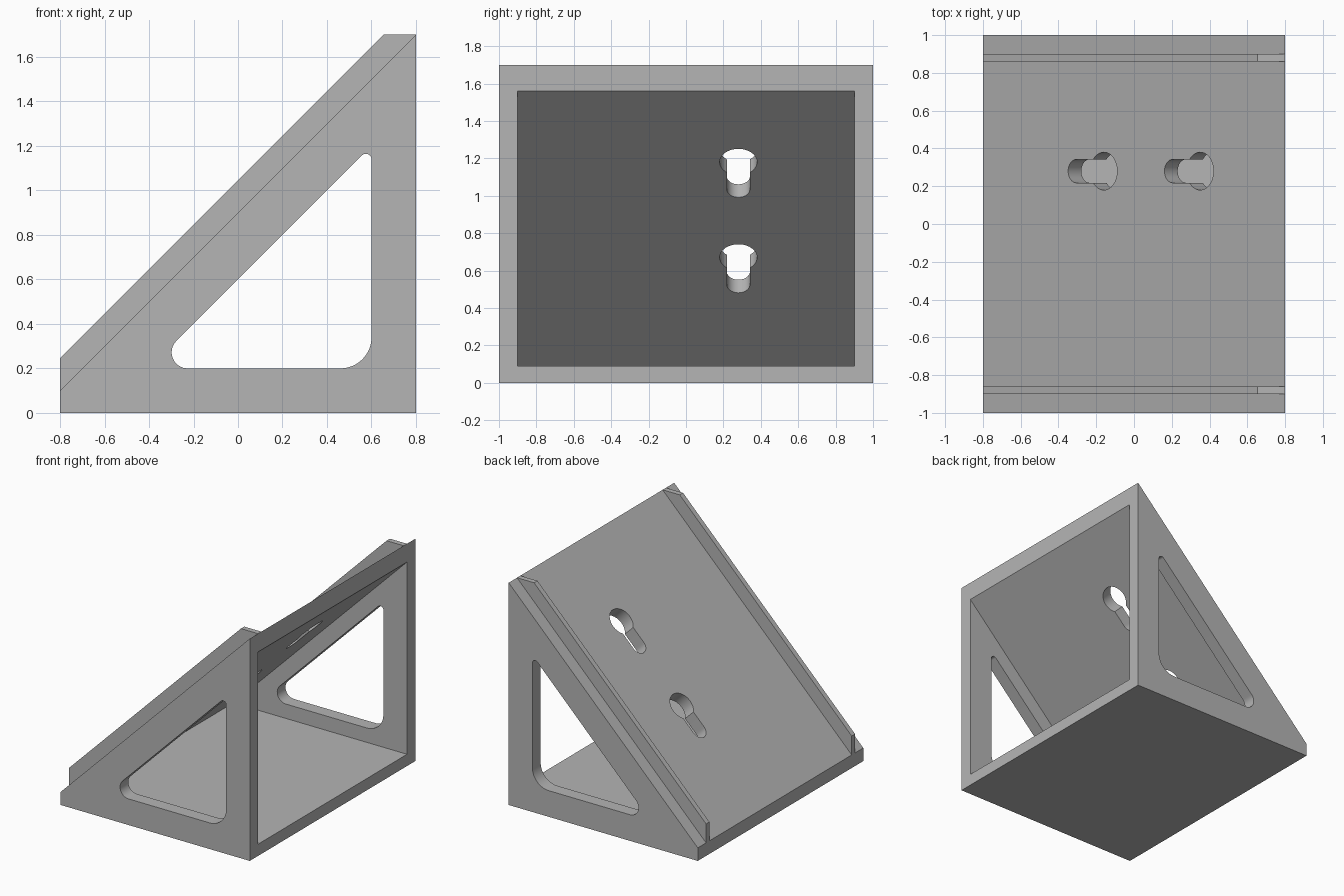
import bpy
import bmesh
from math import sin, cos, tan, atan2, pi, radians
from mathutils import Vector, Matrix

cube = bpy.data.objects.get("Cube")
if cube:
    bpy.data.objects.remove(cube, do_unlink=True)

grey = bpy.data.materials.new("plain grey")
grey.use_nodes = True
COLOUR = (0.46, 0.46, 0.46, 1)
grey.diffuse_color = COLOUR
grey.node_tree.nodes["Principled BSDF"].inputs["Base Color"].default_value = COLOUR


def prism(name, outline, start, depth, frame):
    """Extrude a 2D outline; frame maps (u, v, depth) to world space."""
    bm = bmesh.new()
    face = bm.faces.new([bm.verts.new(frame @ Vector((u, v, start))) for u, v in outline])
    extruded = bmesh.ops.extrude_face_region(bm, geom=[face])["geom"]
    move = frame.to_3x3() @ Vector((0, 0, depth))
    bmesh.ops.translate(bm, vec=move, verts=[g for g in extruded if isinstance(g, bmesh.types.BMVert)])
    bmesh.ops.recalc_face_normals(bm, faces=bm.faces)
    mesh = bpy.data.meshes.new(name)
    bm.to_mesh(mesh)
    bm.free()
    mesh.materials.append(grey)
    obj = bpy.data.objects.new(name, mesh)
    bpy.context.collection.objects.link(obj)
    return obj


def arc(centre, radius, a0, a1, steps):
    angles = [a0 + (a1 - a0) * i / steps for i in range(steps + 1)]
    return [(centre[0] + radius * cos(a), centre[1] + radius * sin(a)) for a in angles]


def rounded(corners, steps=16):
    """Round the corners (u, v, radius) of a counter-clockwise polygon."""
    points = []
    for i, (u, v, r) in enumerate(corners):
        p = Vector((u, v))
        back = (Vector(corners[i - 1][:2]) - p).normalized()
        ahead = (Vector(corners[(i + 1) % len(corners)][:2]) - p).normalized()
        half = back.angle(ahead) / 2
        centre = p + (back + ahead).normalized() * r / sin(half)
        tangent = p + back * r / tan(half) - centre
        a0 = atan2(tangent.y, tangent.x)
        points += arc(centre, r, a0, a0 + pi - 2 * half, steps)
    return points


def cut(target, cutter):
    mod = target.modifiers.new("cut", "BOOLEAN")
    mod.operation = "DIFFERENCE"
    mod.solver = "EXACT"
    mod.object = cutter
    cutter.hide_render = True
    bpy.context.view_layer.update()
    graph = bpy.context.evaluated_depsgraph_get()
    result = bpy.data.meshes.new_from_object(target.evaluated_get(graph))
    target.modifiers.clear()
    target.data = result
    bpy.data.objects.remove(cutter, do_unlink=True)


# Profiles lie in the xz plane and extrude along y
side = Matrix(((1, 0, 0, 0), (0, 0, 1, 0), (0, 1, 0, 0), (0, 0, 0, 1)))

# Wedge body, hollowed out from its tall open end
shell = prism("wedge_shell", [(-0.8, 0), (0.8, 0), (0.8, 1.7), (-0.8, 0.1)], -1, 2, side)
cut(shell, prism("cavity", [(-0.67, 0.09), (0.9, 0.09), (0.9, 1.66)], -0.9, 1.8, side))

# Rounded triangular windows through both side walls
window = rounded([(-0.4, 0.2, 0.072), (0.6, 0.2, 0.14), (0.6, 1.2, 0.025)])
cut(shell, prism("window", window, -1.1, 2.2, side))

# Keyhole slots, square to the slope: v runs up the slope
R, W, LENGTH = 0.1, 0.062, 0.205
neck = atan2(-(R * R - W * W) ** 0.5, W)
keyhole = arc((0, 0), R, neck, pi - neck, 40) + arc((0, -LENGTH), W, pi, 2 * pi, 20)
s = 0.5 ** 0.5
for x in (-0.16, 0.35):
    slope = Matrix(((0, s, -s, x), (1, 0, 0, 0.28), (0, s, s, x + 0.9), (0, 0, 0, 1)))
    cut(shell, prism("keyhole", keyhole, -0.15, 0.2, slope))

# Guide rails along both edges of the slope
rail = [(-0.8, 0.1), (0.8, 1.7), (0.655, 1.7), (-0.8, 0.245)]
parts = [shell,
         prism("front_rail", rail, -0.9, 0.04, side),
         prism("back_rail", rail, 0.86, 0.04, side)]

bpy.ops.object.select_all(action="DESELECT")
for obj in parts:
    obj.select_set(True)
bpy.context.view_layer.objects.active = shell
bpy.ops.object.shade_smooth_by_angle(angle=radians(30))
